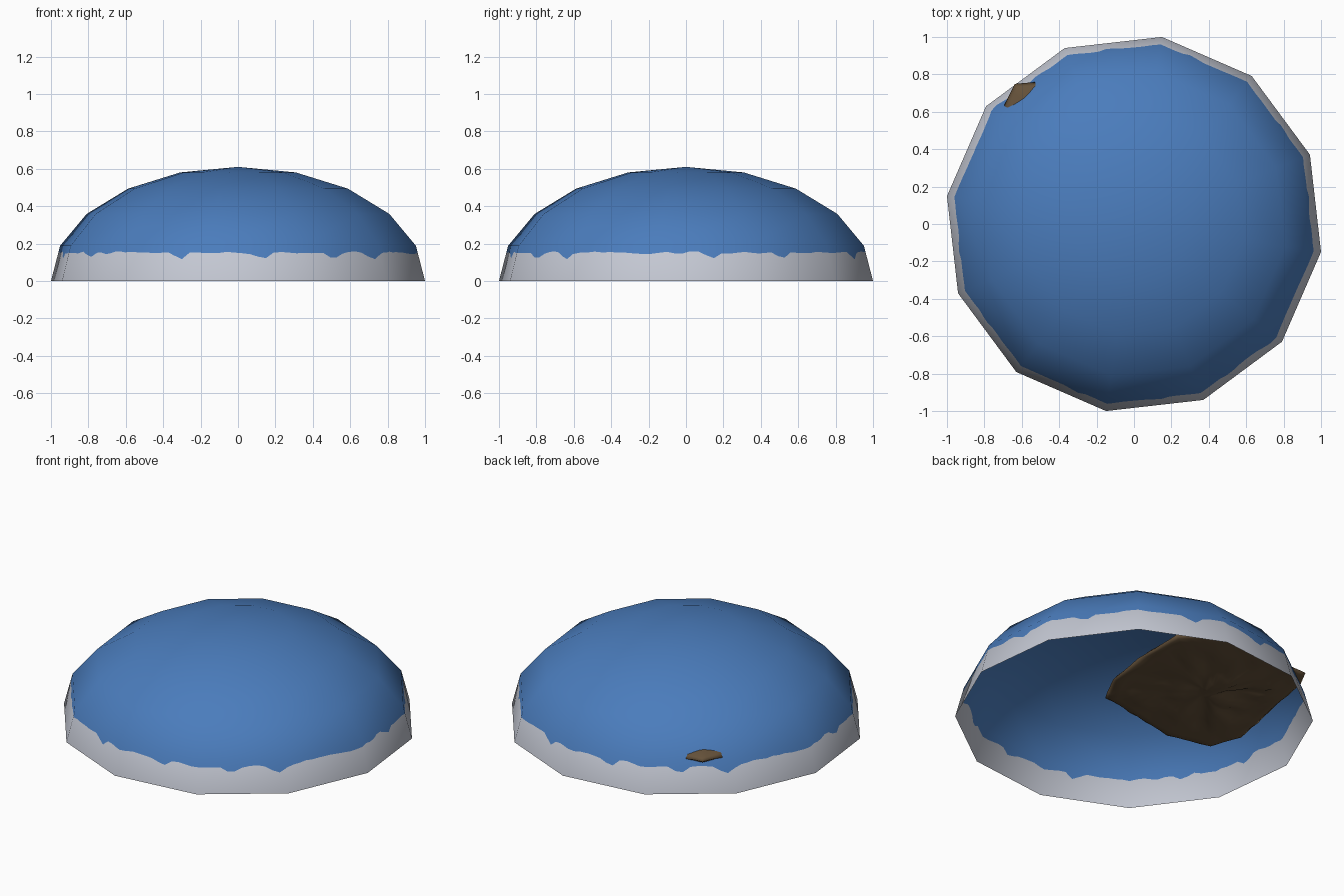
import bpy, bmesh, math, random
from mathutils import Vector, noise

random.seed(4)
cube = bpy.data.objects.get("Cube")
if cube:
    bpy.data.objects.remove(cube)


def material(name, rgb):
    m = bpy.data.materials.new(name)
    m.use_nodes = True
    m.diffuse_color = (*rgb, 1)
    m.node_tree.nodes["Principled BSDF"].inputs["Base Color"].default_value = (*rgb, 1)
    return m


def make_object(name, bm, mats):
    mesh = bpy.data.meshes.new(name)
    bm.to_mesh(mesh)
    bm.free()
    for m in mats:
        mesh.materials.append(m)
    ob = bpy.data.objects.new(name, mesh)
    bpy.context.collection.objects.link(ob)
    return ob


blue = material("canopy blue", (0.069, 0.202, 0.503))
grey = material("rim grey", (0.546, 0.571, 0.644))
brown = material("soil brown", (0.13, 0.083, 0.042))

SIDES, RINGS, COLS = 12, 5, 12
RADIUS, HEIGHT = 1.011, 0.61
TURN = math.radians(21.5)
DIPS = (-109, -82, -57, -42, 8, 33)      # drips in the colour border, repeated every half turn


def corner(k, ring):
    a, t = TURN + k * math.tau / SIDES, ring * math.pi / 2 / RINGS
    r = RADIUS * math.cos(t)
    return Vector((r * math.cos(a), r * math.sin(a), HEIGHT * math.sin(t)))


def border_height(deg):
    z = 0.152 + 0.014 * noise.noise(Vector((deg % 180 / 9, 0, 0)))
    z += random.uniform(-0.004, 0.004)
    for d in DIPS:
        gap = (deg - d + 90) % 180 - 90
        z -= 0.036 * math.exp(-(gap / 2.2) ** 2)
    return z


# Dome shell: jagged grey rim band, blue above it
bm = bmesh.new()
rings = [[bm.verts.new(corner(k, r)) for k in range(SIDES)] for r in range(1, RINGS)]
apex = bm.verts.new((0, 0, HEIGHT))
base, border = [], []
for k in range(SIDES):
    for j in range(COLS):
        t = j / COLS
        low = corner(k, 0).lerp(corner(k + 1, 0), t)
        high = corner(k, 1).lerp(corner(k + 1, 1), t)
        z = border_height(math.degrees(TURN) + (k + t) * 360 / SIDES)
        base.append(bm.verts.new(low))
        border.append(bm.verts.new(low.lerp(high, z / high.z)))
total = SIDES * COLS
for i in range(total):
    n = (i + 1) % total
    bm.faces.new((base[i], base[n], border[n], border[i])).material_index = 1
for k in range(SIDES):
    n = (k + 1) % SIDES
    edge = [border[(k * COLS + j) % total] for j in range(COLS + 1)]
    bm.faces.new(edge + [rings[0][n], rings[0][k]])
    for a, b in zip(rings, rings[1:]):
        bm.faces.new((a[k], a[n], b[n], b[k]))
    bm.faces.new((rings[-1][k], rings[-1][n], apex))
for f in bm.faces:
    f.smooth = True
dome = make_object("dome_shell", bm, [blue, grey])


# Even, rounded shading over the faceted shell
def dome_normal(co):
    z = co.z if co.z > 0.19 else 0.09 + 0.53 * co.z
    return Vector((co.x, co.y, z / HEIGHT ** 2)).normalized()


dome.data.normals_split_custom_set_from_vertices([dome_normal(v.co) for v in dome.data.vertices])

# Soil clod: a lumpy thick disc, its outline given along two turned axes
OUTLINE = [(0.94, 0.07), (0.965, 0.19), (0.873, 0.277), (0.74, 0.44), (0.52, 0.62),
           (0.23, 0.61), (0.06, 0.4), (-0.12, 0.11), (-0.16, -0.11), (0.03, -0.33),
           (0.2, -0.53), (0.45, -0.65), (0.62, -0.54), (0.74, -0.31), (0.87, -0.06)]
u_axis = Vector((math.cos(TURN + math.radians(120)), math.sin(TURN + math.radians(120)), 0))
w_axis = Vector((u_axis.y, -u_axis.x, 0))
rim = [u_axis * u + w_axis * w for u, w in OUTLINE]
STEPS = 4
outline = [a.lerp(b, s / STEPS) for a, b in zip(rim, rim[1:] + rim[:1]) for s in range(STEPS)]
middle = u_axis * 0.4
LEVEL = 0.2


def clod_ring(f, side):
    ring = []
    for p in outline:
        q = middle.lerp(p, f)
        lump = 0.03 * noise.noise(q * 7) + 0.015 * noise.noise(q * 17)
        swell = 0.07 if side > 0 else 0.02
        z = LEVEL + side * (0.012 + swell * (1 - f * f)) + lump * min(1, 3 * (1 - f))
        ring.append(bm.verts.new((q.x, q.y, z)))
    return ring


bm = bmesh.new()
STEPS_IN = (0.08, 0.22, 0.36, 0.5, 0.64, 0.76, 0.88, 0.96)
layers = [clod_ring(f, -1) for f in STEPS_IN]
layers.append([bm.verts.new((p.x, p.y, LEVEL + 0.015 * noise.noise(p * 9))) for p in outline])
layers += [clod_ring(f, 1) for f in reversed(STEPS_IN)]
count = len(outline)
for a, b in zip(layers, layers[1:]):
    for i in range(count):
        n = (i + 1) % count
        bm.faces.new((a[i], a[n], b[n], b[i]))
bm.faces.new(layers[0])
bm.faces.new(layers[-1])
bmesh.ops.recalc_face_normals(bm, faces=bm.faces)
for f in bm.faces:
    f.smooth = True
make_object("soil_clod", bm, [brown])
